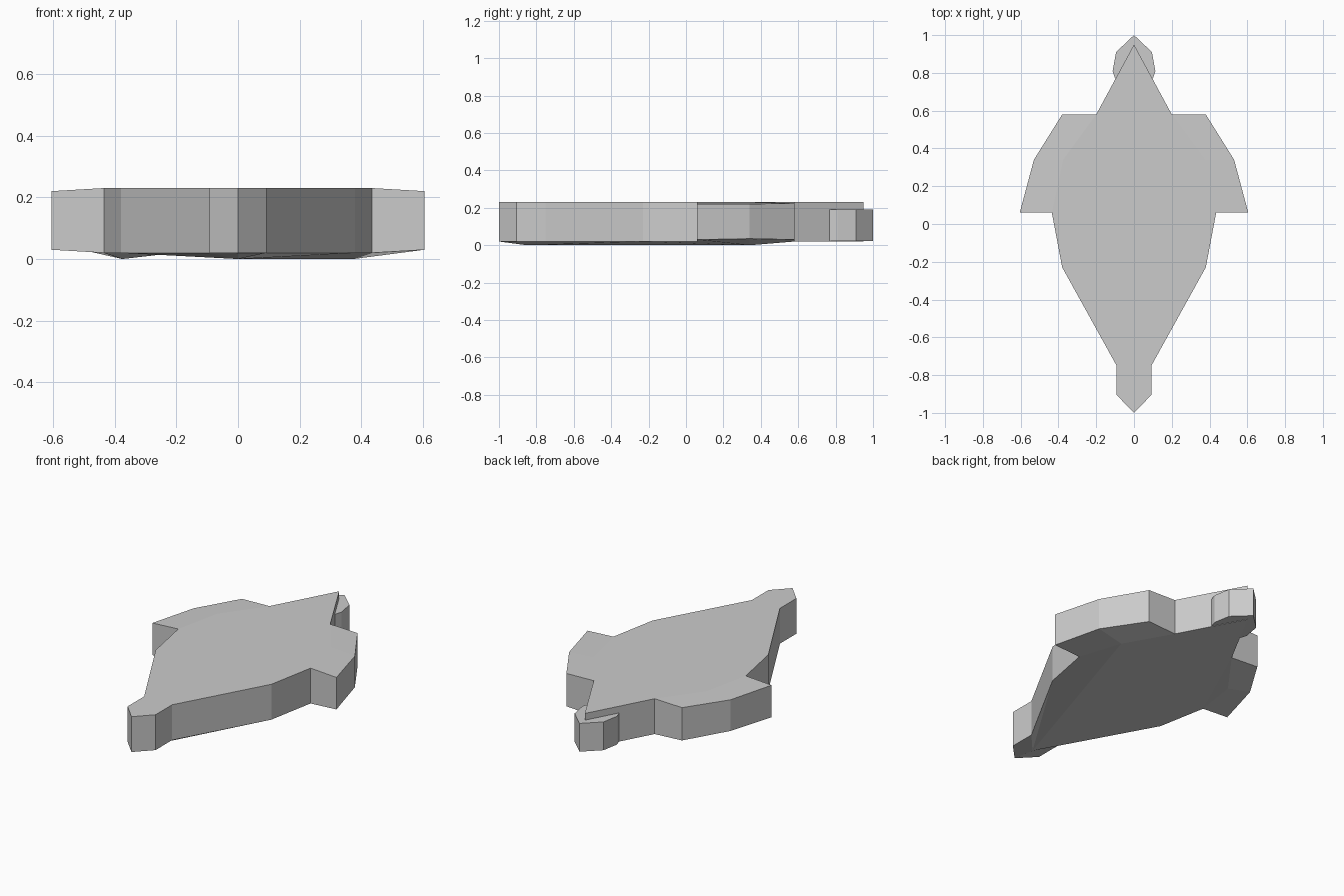
import bpy

if "Cube" in bpy.data.objects:
    bpy.data.objects.remove(bpy.data.objects["Cube"])


def make_object(name, verts, faces):
    mesh = bpy.data.meshes.new(name)
    mesh.from_pydata(verts, [], faces)
    mesh.update()
    obj = bpy.data.objects.new(name, mesh)
    bpy.context.collection.objects.link(obj)
    return obj


# Half outline of the body, front tip to tail: x, y, bottom z, top z
half = [(0, .95, .02, .23), (.2, .58, .02, .23), (.38, .58, .03, .225),
        (.53, .34, .035, .22), (.605, .06, .03, .22), (.435, .06, .02, .23),
        (.38, -.23, .02, .23), (.092, -.75, .02, .23), (.092, -.905, .02, .23),
        (0, -1, .02, .23)]
ring = half + [(-x, y, b, t) for x, y, b, t in half[-2:0:-1]]
n = len(ring)

# Inner points at the shoulders and the tail root
inner = [(.375, .34, 0, .23), (-.375, .34, 0, .23), (0, -.85, 0, .23)]
points = ring + inner
total = len(points)
Q, P, R = n, n + 1, n + 2


def mirror(i):
    return (n - i) % n


# Fins and tail panels shared by the top and the underside
right = [(1, 2, 3, Q), (Q, 3, 4, 5), (R, 7, 8, 9)]
swap = {Q: P, P: Q, R: R}
panels = right + [tuple(swap[i] if i >= n else mirror(i) for i in reversed(f))
                  for f in right]
L = mirror(1)
L5, L6, L7 = mirror(5), mirror(6), mirror(7)
# Large central panels of the shell
panels += [(0, 1, Q, L), (L, Q, R), (Q, 5, 6, R), (R, 6, 7),
           (P, L, L5), (L, R, L6, L5), (R, L7, L6)]


def signed_area(f):
    return sum(points[a][0] * points[b][1] - points[b][0] * points[a][1]
               for a, b in zip(f, f[1:] + f[:1]))


panels = [f if signed_area(f) > 0 else f[::-1] for f in panels]
verts = [(x, y, b) for x, y, b, t in points] + [(x, y, t) for x, y, b, t in points]
faces = [tuple(i + total for i in f) for f in panels]
faces += [f[::-1] for f in panels]
# Outline runs clockwise seen from above
faces += [(i, i + total, (i + 1) % n + total, (i + 1) % n) for i in range(n)]
make_object("shell_body", verts, faces)

# Head block tucked under the front tip
side = [(.095, .91), (.113, .81), (.1, .77), (.06, .72)]
outline = [(0, 1)] + side + [(-x, y) for x, y in reversed(side)]
m = len(outline)
hv = [(x, y, z) for z in (.022, .19) for x, y in outline]
hf = [tuple(range(m)), tuple(range(2 * m - 1, m - 1, -1))]
hf += [(i, i + m, (i + 1) % m + m, (i + 1) % m) for i in range(m)]
make_object("head", hv, hf)
